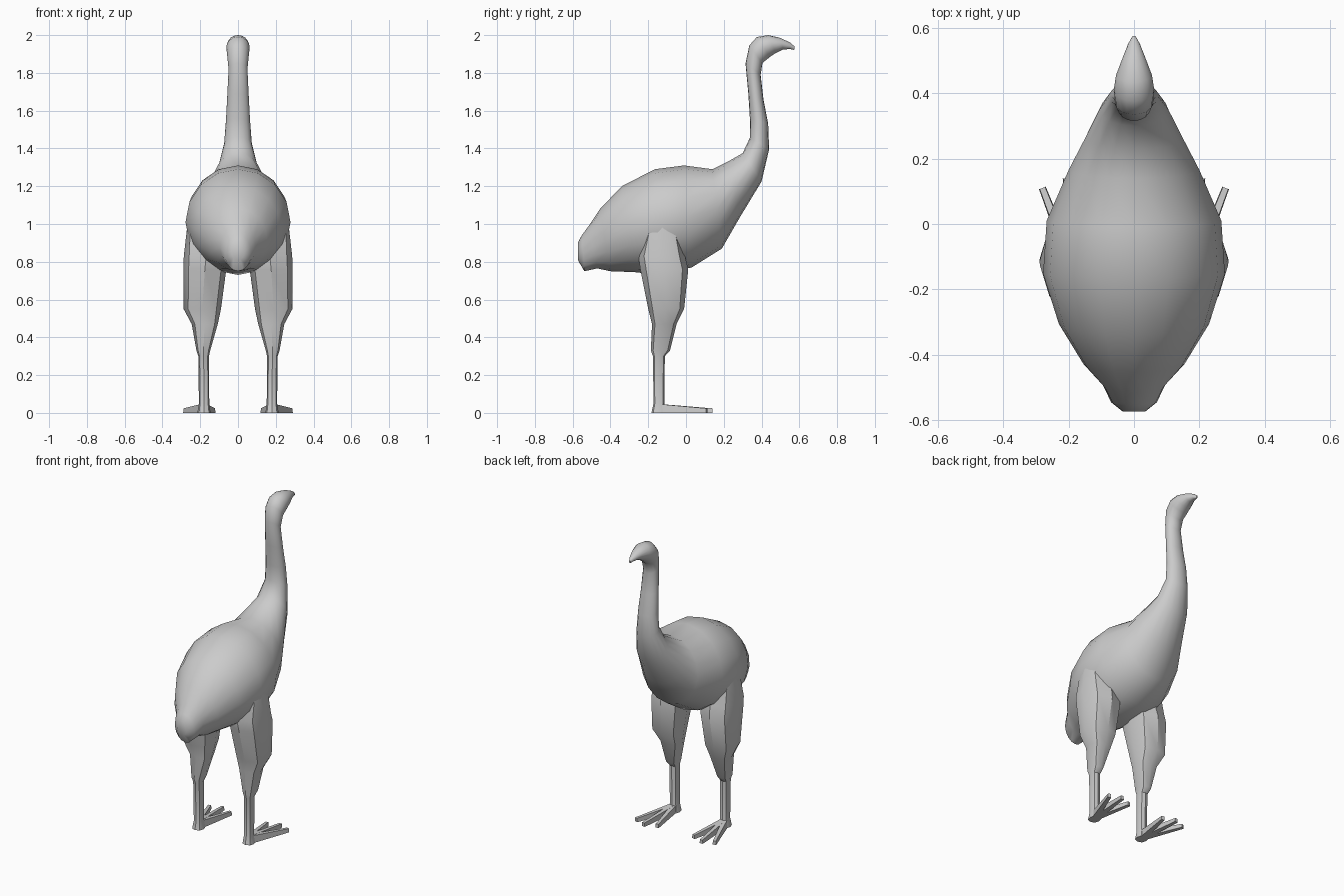
import bpy, bmesh
from math import sin, cos, pi, radians, copysign
from mathutils import Vector

if "Cube" in bpy.data.objects:
    bpy.data.objects.remove(bpy.data.objects["Cube"])


def loft(name, rings, angle):
    """Skin a list of equal-length point rings, capping both ends."""
    bm = bmesh.new()
    loops = [[bm.verts.new(p) for p in r] for r in rings]
    n = len(loops[0])
    for a, b in zip(loops, loops[1:]):
        for i in range(n):
            j = (i + 1) % n
            bm.faces.new((a[i], a[j], b[j], b[i]))
    bm.faces.new(loops[0])
    bm.faces.new(loops[-1])
    bmesh.ops.recalc_face_normals(bm, faces=bm.faces[:])
    me = bpy.data.meshes.new(name)
    bm.to_mesh(me)
    bm.free()
    ob = bpy.data.objects.new(name, me)
    bpy.context.collection.objects.link(ob)
    bpy.ops.object.select_all(action='DESELECT')
    ob.select_set(True)
    bpy.context.view_layer.objects.active = ob
    bpy.ops.object.shade_smooth_by_angle(angle=radians(angle))
    return ob


def ring(centre, u, v, n, power=1.0, turn=0.0):
    """Ellipse (or squarer shape when power < 1) spanned by half-axes u and v."""
    c, u, v = Vector(centre), Vector(u), Vector(v)
    pts = []
    for i in range(n):
        a = 2 * pi * (i + turn) / n
        s, k = sin(a), cos(a)
        pts.append(c + u * copysign(abs(k) ** power, k) + v * copysign(abs(s) ** power, s))
    return pts


# Body, neck and head: upper (y, z), lower (y, z), half width
spine = [
    (-.573, .90, -.573, .81, .035), (-.552, .94, -.538, .75, .07),
    (-.515, .99, -.47, .765, .095), (-.455, 1.08, -.40, .75, .155),
    (-.34, 1.20, -.27, .745, .23), (-.165, 1.29, -.14, .73, .278),
    (-.01, 1.31, .03, .77, .267), (.14, 1.29, .19, .87, .20),
    (.23, 1.335, .285, 1.035, .152), (.30, 1.375, .40, 1.225, .105),
    (.34, 1.46, .44, 1.395, .073), (.338, 1.56, .435, 1.53, .064),
    (.33, 1.69, .41, 1.66, .057), (.315, 1.85, .395, 1.79, .05),
    (.335, 1.945, .405, 1.853, .058), (.375, 1.99, .445, 1.885, .062),
    (.435, 2.0, .475, 1.905, .055), (.50, 1.985, .515, 1.924, .035),
    (.552, 1.96, .55, 1.926, .018), (.575, 1.94, .573, 1.922, .005),
]
body = []
for y1, z1, y2, z2, w in spine:
    body.append(ring((0, (y1 + y2) / 2, (z1 + z2) / 2), (w, 0, 0),
                     (0, (y1 - y2) / 2, (z1 - z2) / 2), 16))
loft("body_neck_head", body, 50)

# Leg sections: z, front y, back y, inner x, outer x
leg = [
    (1.02, -.05, -.20, .15, .265), (.83, -.005, -.252, .05, .287),
    (.76, .012, -.242, .062, .289), (.55, -.01, -.20, .09, .288),
    (.47, -.05, -.18, .107, .245), (.33, -.085, -.186, .147, .22),
    (.30, -.112, -.175, .154, .21), (.05, -.115, -.172, .152, .207),
    (0, -.105, -.183, .145, .215),
]
toe_tips = {"inner": (.13, .11), "middle": (.207, .14), "outer": (.28, .11)}

for side, s in (("left", -1), ("right", 1)):
    rings = [ring((s * (xi + xo) / 2, (yf + yb) / 2, z), ((xo - xi) / 2, 0, 0),
                  (0, (yf - yb) / 2, 0), 8, .8)
             for z, yf, yb, xi, xo in leg]
    loft(side + "_leg", rings, 35)

    # Three splayed, tapering toes
    for label, (tx, ty) in toe_tips.items():
        base = Vector((s * .18, -.15, 0))
        tip = Vector((s * tx, ty, 0))
        across = (tip - base).normalized().cross(Vector((0, 0, 1)))
        sections = []
        for t, hw, top in ((0, .018, .05), (.2, .017, .043), (1, .011, .024)):
            p = base.lerp(tip, t)
            up = Vector((0, 0, top))
            sections.append([p - across * hw, p + across * hw,
                             p + across * hw * .8 + up, p - across * hw * .8 + up])
        loft(f"{side}_{label}_toe", sections, 30)
